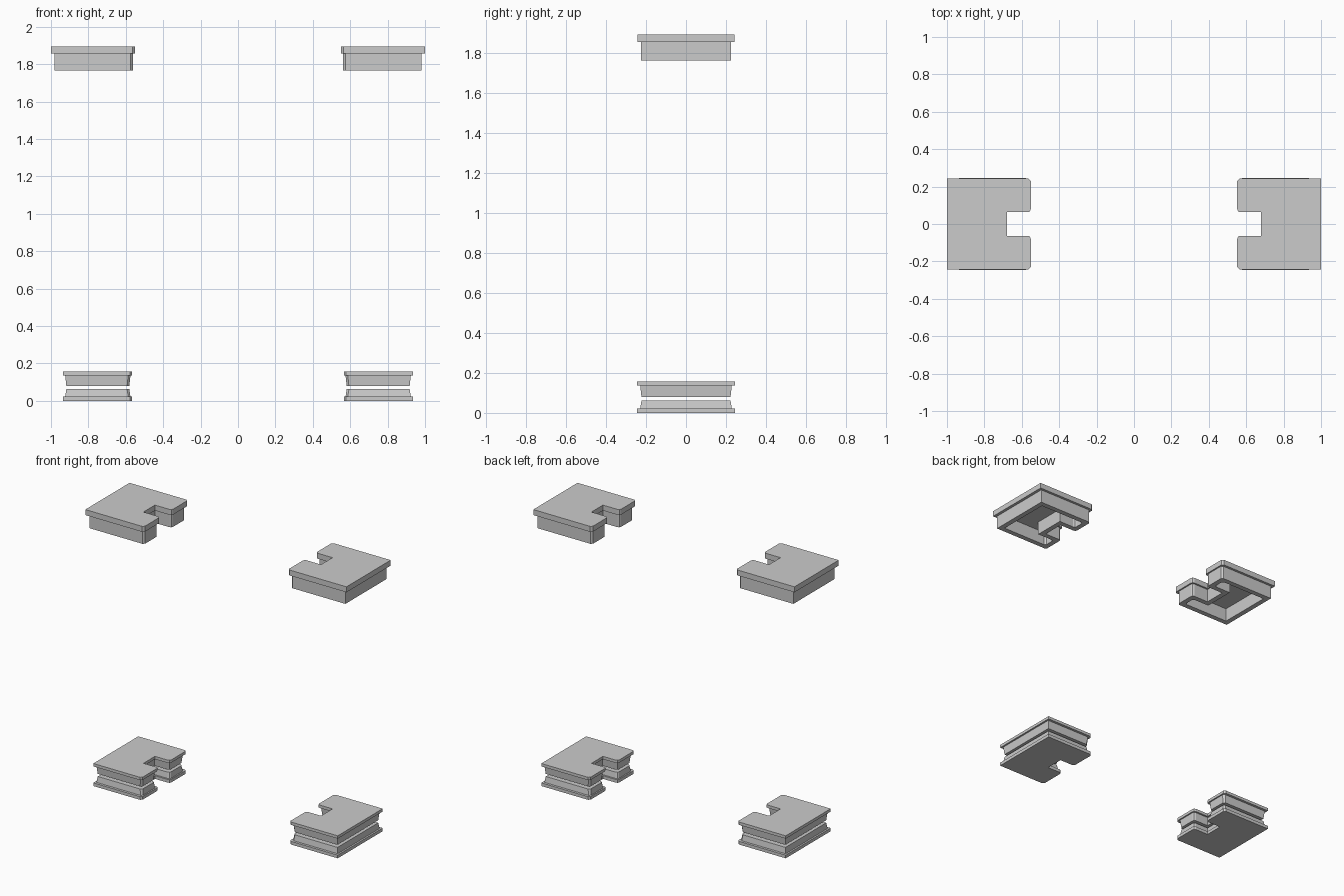
import bpy, bmesh
from math import sin, cos, pi

if "Cube" in bpy.data.objects:
    bpy.data.objects.remove(bpy.data.objects["Cube"])


def outline(x0, x1, hy, nx, ny, r=0.016):
    """Notched C outline of the right-hand part, counter-clockwise, rounded at the notch mouth."""
    mouth = [(x0 + r - r * cos(a), ny + r - r * sin(a)) for a in (pi / 2, pi / 4, 0)]
    corner = [(x0, hy - 0.012), (x0 + 0.012, hy)]
    upper = [(nx, ny)] + mouth + corner + [(x1, hy)]
    lower = [(x, -y) for x, y in reversed(upper)]
    return list(reversed(upper)) + list(reversed(lower))


def inset(dims, d):
    x0, x1, hy, nx, ny = dims
    return (x0 + d, x1 - d, hy - d, nx + d, ny + d)


def loft(name, layers):
    """Stack outlines at given heights, bridge them and close both ends; mirror to the left."""
    bm = bmesh.new()
    loops = [[bm.verts.new((x, y, z)) for x, y in outline(*dims)] for dims, z in layers]
    n = len(loops[0])
    for a, b in zip(loops, loops[1:]):
        for i in range(n):
            j = (i + 1) % n
            bm.faces.new((a[i], a[j], b[j], b[i]))
    bm.faces.new(loops[0])
    bm.faces.new(loops[-1])
    bmesh.ops.recalc_face_normals(bm, faces=bm.faces[:])
    me = bpy.data.meshes.new(name)
    bm.to_mesh(me)
    bm.free()
    ob = bpy.data.objects.new(name, me)
    bpy.context.collection.objects.link(ob)
    mod = ob.modifiers.new("mirror", 'MIRROR')
    mod.use_mirror_merge = False


def tray(name, lip, body, rim, z_face, z_lip, z_rim):
    """Flat plate with an overhanging lip and a hollow skirt running to z_rim."""
    wall = 0.035
    loft(name, [(lip, z_face), (lip, z_lip), (body, z_lip), (rim, z_rim),
                (inset(rim, wall), z_rim), (inset(body, wall), z_lip)])


# Capitals at the top
cap_lip = (0.552, 1.0, 0.242, 0.68, 0.063)
cap_body = (0.562, 0.98, 0.225, 0.69, 0.075)
tray("capital", cap_lip, cap_body, cap_body, 1.895, 1.857, 1.765)

# Bases: an upper tray facing down and a lower tray facing up
base_lip = (0.566, 0.936, 0.246, 0.68, 0.063)
base_body = (0.575, 0.924, 0.229, 0.69, 0.075)
base_rim = inset(base_body, 0.006)
tray("base_upper", base_lip, base_body, base_rim, 0.156, 0.136, 0.08)
tray("base_lower", base_lip, base_body, base_rim, 0.0, 0.022, 0.062)
